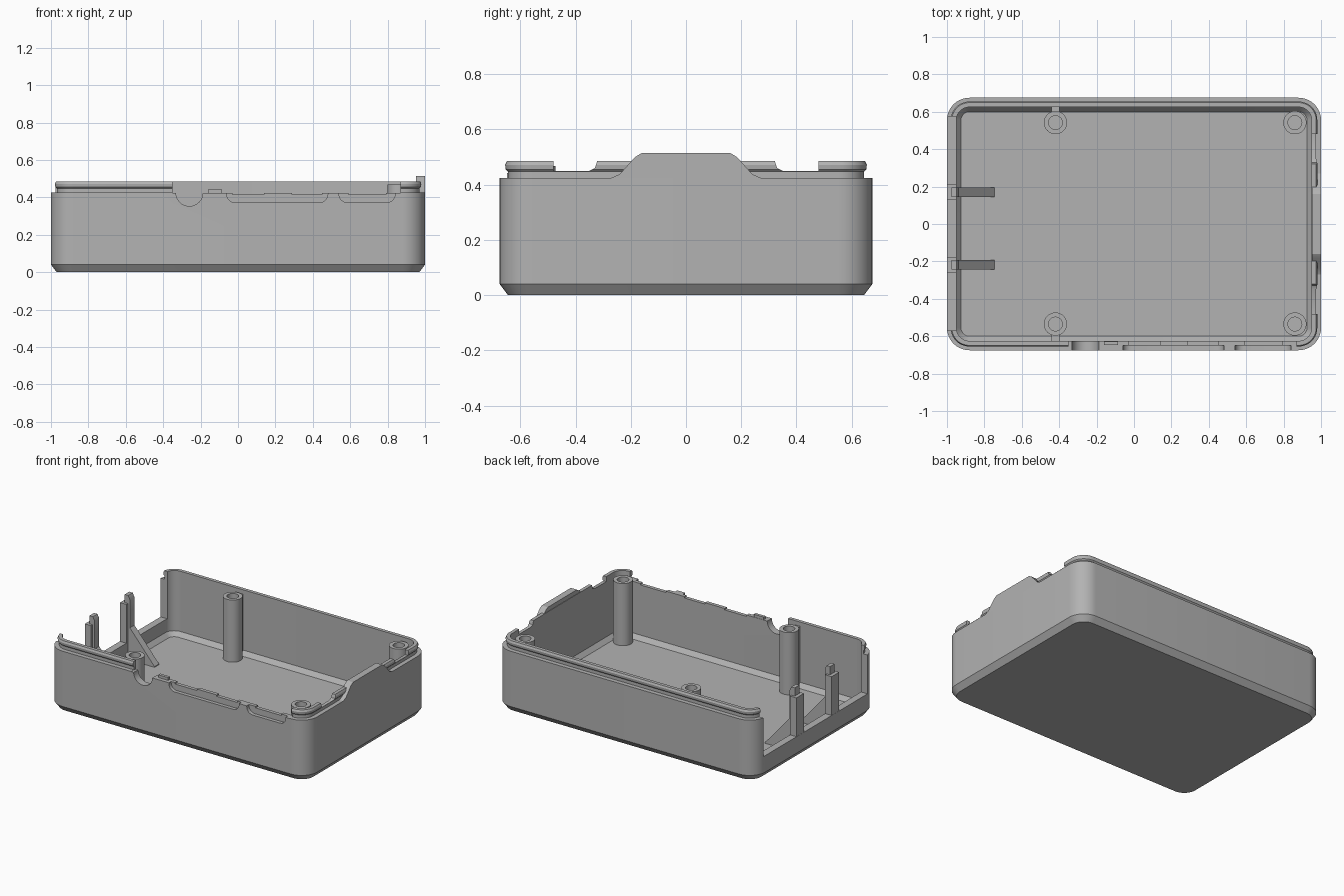
import bpy, bmesh, math

if "Cube" in bpy.data.objects:
    bpy.data.objects.remove(bpy.data.objects["Cube"])

grey = bpy.data.materials.new("plain_grey")
grey.diffuse_color = (0.45, 0.45, 0.45, 1)
grey.use_nodes = True
grey.node_tree.nodes["Principled BSDF"].inputs["Base Color"].default_value = grey.diffuse_color


def finish(name, bm):
    bmesh.ops.recalc_face_normals(bm, faces=bm.faces)
    me = bpy.data.meshes.new(name)
    bm.to_mesh(me)
    bm.free()
    ob = bpy.data.objects.new(name, me)
    bpy.context.collection.objects.link(ob)
    me.materials.append(grey)
    return ob


def loft(name, rings):
    """Skin a stack of equal-length rings and cap both ends."""
    bm = bmesh.new()
    loops = [[bm.verts.new(p) for p in ring] for ring in rings]
    n = len(loops[0])
    for a, b in zip(loops, loops[1:]):
        for i in range(n):
            j = (i + 1) % n
            bm.faces.new((a[i], a[j], b[j], b[i]))
    bm.faces.new(loops[0])
    bm.faces.new(loops[-1])
    return finish(name, bm)


def prism(name, axis, profile, a, b):
    """Extrude a 2D profile along x (profile is y,z) or y (profile is x,z)."""
    put = (lambda p, d: (d, p[0], p[1])) if axis == "x" else (lambda p, d: (p[0], d, p[1]))
    return loft(name, [[put(p, d) for p in profile] for d in (a, b)])


def box(name, x0, x1, y0, y1, z0, z1):
    return prism(name, "x", [(y0, z0), (y1, z0), (y1, z1), (y0, z1)], x0, x1)


def rounded(hx, hy, r, z, seg=10):
    pts = []
    for k, (sx, sy) in enumerate([(1, 1), (-1, 1), (-1, -1), (1, -1)]):
        for i in range(seg + 1):
            t = math.pi / 2 * (k + i / seg)
            pts.append((sx * (hx - r) + r * math.cos(t), sy * (hy - r) + r * math.sin(t), z))
    return pts


def circle(cx, cy, r, z, n=32):
    return [(cx + r * math.cos(2 * math.pi * i / n), cy + r * math.sin(2 * math.pi * i / n), z)
            for i in range(n)]


def cut(target, cutter):
    cutter.hide_render = True
    mod = target.modifiers.new("cut", "BOOLEAN")
    mod.operation, mod.solver, mod.object = "DIFFERENCE", "EXACT", cutter
    bpy.context.view_layer.objects.active = target
    bpy.ops.object.modifier_apply(modifier=mod.name)
    bpy.data.objects.remove(cutter)


# Hollow tray: chamfered base, shoulder, beaded snap lip, inside wall, floor
steps = [(.03, 0), (0, .04), (0, .425), (.03, .425), (.03, .447), (.022, .455), (.02, .472),
         (.026, .485), (.05, .485), (.05, .065), (.075, .035)]
tray = loft("tray", [rounded(1 - i, .675 - i, .12 - i, z) for i, z in steps])

# Open left end and lowered front lip
cut(tray, box("end_cutter", -1.1, -.9, -.57, .575, .155, .6))
cut(tray, box("front_lip_cutter", -.35, .87, -.75, -.6, .424, .6))

# Round cable notch in the front wall
cut(tray, prism("notch_cutter", "y",
                [(-.26 + .072 * math.cos(t), .425 + .072 * math.sin(t))
                 for t in [math.pi * i / 16 for i in range(32)]], -.75, -.6))

# Shallow round-cornered socket recesses on the front
for x0, x1 in [(-.06, .48), (.54, .84)]:
    r, pts = .045, [(x1, .5), (x0, .5)]
    for cx, start in [(x0 + r, math.pi), (x1 - r, 1.5 * math.pi)]:
        pts += [(cx + r * math.cos(start + i * math.pi / 12),
                 .372 + r + r * math.sin(start + i * math.pi / 12)) for i in range(7)]
    cut(tray, prism("recess_cutter", "y", pts, -.75, -.65))

# Slight dips in the inner front edge
for x0, x1 in [(-.03, .14), (.29, .45), (.59, .79)]:
    cut(tray, box("dip_cutter", x0, x1, -.75, -.6, .414, .6))

# Dips in the right lip, either side of the raised plate
for s in (1, -1):
    cut(tray, prism("side_lip_cutter", "x",
                    [(s * .48, .6), (s * .48, .45), (s * .35, .45), (s * .33, .46),
                     (s * .32, .49), (s * .32, .6)], .9, 1.1))

# Raised plate on the right wall
half = [(.27, .425), (.24, .438), (.185, .5), (.16, .515)]
prism("raised_plate", "x", half + [(-y, z) for y, z in reversed(half)], .953, 1)

# Small stop on the front edge
box("front_stop", -.16, -.085, -.648, -.627, .41, .443)

# Hollow screw posts
for x in (-.42, .86):
    for y in (.542, -.535):
        loft("screw_post", [circle(x, y, r, z) for r, z in
                            [(.062, .03), (.062, .468), (.037, .468), (.037, .2)]])
        if x < 0:
            s = 1 if y > 0 else -1
            box("post_web", x - .022, x + .022, *sorted((s * .59, s * .63)), .03, .455)

# Uprights in the open end, each with a tongue and a sloped brace
for y in (.17, -.218):
    box("upright", -.999, -.95, y - .042, y + .042, .1, .425)
    prism("upright_brace", "y", [(-.975, .03), (-.745, .03), (-.745, .04), (-.935, .26),
                                 (-.935, .455), (-.948, .482), (-.975, .482)],
          y - .025, y + .025)

# Smooth curved faces, keep hard edges
bpy.ops.object.select_all(action="SELECT")
bpy.context.view_layer.objects.active = tray
bpy.ops.object.shade_smooth_by_angle(angle=math.radians(28))
